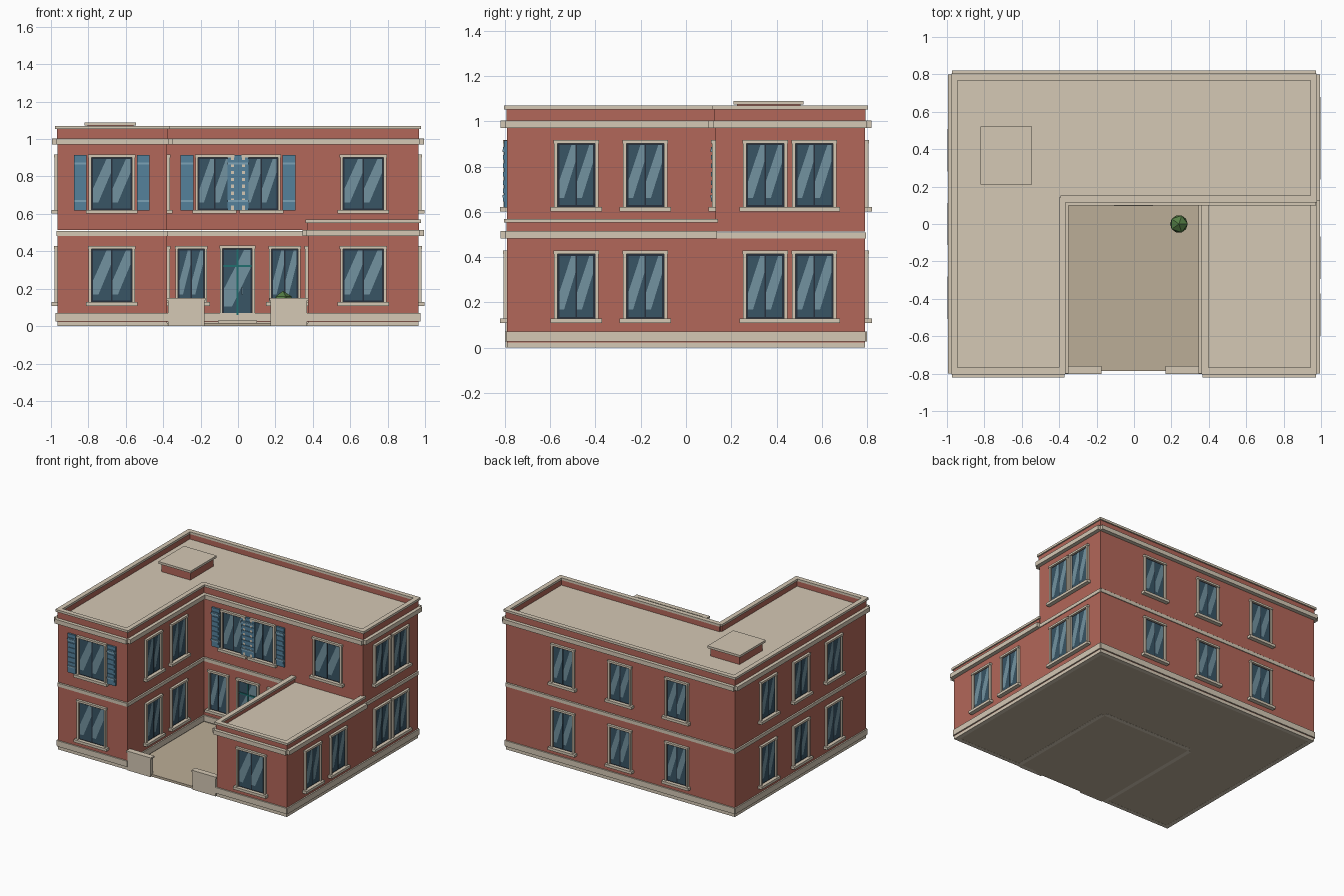
import bpy, bmesh
from math import pi, hypot
from mathutils import Matrix, Vector

if "Cube" in bpy.data.objects:
    bpy.data.objects.remove(bpy.data.objects["Cube"])

COLOURS = {
    "brick": (0.45, 0.135, 0.10), "stone": (0.66, 0.58, 0.46), "paving": (0.50, 0.42, 0.31),
    "glass": (0.04, 0.09, 0.13), "glint": (0.17, 0.29, 0.35), "sash": (0.02, 0.03, 0.045),
    "shutter": (0.09, 0.22, 0.33), "rail": (0.2, 0.36, 0.47), "teal": (0.015, 0.16, 0.16),
    "leaf": (0.09, 0.21, 0.06), "pot": (0.35, 0.15, 0.08),
}
MATS = {}
for key, rgb in COLOURS.items():
    MATS[key] = bpy.data.materials.new(key)
    MATS[key].diffuse_color = (*rgb, 1)

parts = {}      # object name -> (bmesh, material)


def part(name, mat):
    if name not in parts:
        parts[name] = (bmesh.new(), mat)
    return parts[name][0]


def box(name, mat, x, y, z, m=Matrix()):
    """Box from three (low, high) ranges, placed by matrix m."""
    size = Matrix.Diagonal((x[1] - x[0], y[1] - y[0], z[1] - z[0], 1))
    mid = Matrix.Translation((sum(x) / 2, sum(y) / 2, sum(z) / 2))
    bmesh.ops.create_cube(part(name, mat), size=1, matrix=m @ mid @ size)


def prism(name, mat, outline, z0, z1):
    bm = part(name, mat)
    face = bm.faces.new([bm.verts.new((x, y, z0)) for x, y in outline])
    top = bmesh.ops.extrude_face_region(bm, geom=[face])["geom"]
    bmesh.ops.translate(bm, vec=(0, 0, z1 - z0),
                        verts=[v for v in top if isinstance(v, bmesh.types.BMVert)])


def strips(name, mat, outline, z, out, inn, ext, skip=()):
    """One straight moulding per wall of a counter-clockwise outline."""
    for i, (ax, ay) in enumerate(outline):
        if i in skip:
            continue
        bx, by = outline[(i + 1) % len(outline)]
        length = hypot(bx - ax, by - ay)
        d = Vector(((bx - ax) / length, (by - ay) / length, 0))
        m = Matrix.Translation((ax, ay, 0)) @ d.to_track_quat('X', 'Z').to_matrix().to_4x4()
        box(name, mat, (-ext, length + ext), (-out, inn), z, m)


def on_wall(x, y, turn):
    """Local frame: x along the wall, -y outwards."""
    return Matrix.Translation((x, y, 0)) @ Matrix.Rotation(turn * pi / 2, 4, 'Z')


def pane(m, x0, x1, z0, z1):
    box("window_glass", "glass", (x0, x1), (-0.006, 0.01), (z0, z1), m)
    bm = part("glass_glints", "glint")
    w, h = x1 - x0, z1 - z0
    for shape in (((0, .12), (.3, .12), (1, .72), (1, 1), (.75, 1), (0, .4)),):
        bm.faces.new([bm.verts.new(m @ Vector((x0 + w * u, -0.0075, z0 + h * v)))
                      for u, v in shape])


def surround(m, hw, z0, z1, sill):
    for s in (-1, 1):
        box("window_surrounds", "stone", sorted((s * hw, s * (hw + .015))), (-.016, .01), (z0, z1), m)
    box("window_surrounds", "stone", (-hw - .018, hw + .018), (-.019, .01), (z1, z1 + .015), m)
    if sill:
        box("window_sills", "stone", (-hw - .03, hw + .03), (-.031, .01), (z0 - .02, z0), m)


def shutter(m, cx, z0, z1):
    x = (cx - .034, cx + .034)
    box("shutters", "shutter", x, (-.014, .005), (z0, z1), m)
    for k in range(1, 8):
        z = z0 + (z1 - z0) * k / 8
        box("shutter_slats", "shutter", (x[0] + .006, x[1] - .006), (-.019, 0), (z - .010, z + .010), m)
    for f in (.17, .85):
        z = z0 + (z1 - z0) * f
        box("shutter_rails", "rail", x, (-.021, 0), (z - .006, z + .006), m)


def window(x, y, turn, floor, hw=.083, shutters=False):
    m = on_wall(x, y, turn)
    z0, z1 = (.128, .413) if floor == 0 else (.622, .902)
    surround(m, hw, z0, z1, True)
    box("window_sashes", "sash", (-hw, hw), (-.004, .01), (z0, z1), m)
    pane(m, -hw + .008, -.004, z0 + .008, z1 - .008)
    pane(m, .004, hw - .008, z0 + .008, z1 - .008)
    if shutters:
        for s in (-1, 1):
            shutter(m, s * (hw + .06), z0 - .004, z1 + .012)


# Plan outlines, counter-clockwise
W, D, XL, XR, YC = .965, .79, -.38, .375, .13
ground = [(-W, -D), (XL, -D), (XL, YC), (XR, YC), (XR, -D), (W, -D), (W, D), (-W, D)]
upper = [(-W, -D), (XL, -D), (XL, YC), (W, YC), (W, D), (-W, D)]
wing = [(XR, -D), (W, -D), (W, YC), (XR, YC)]

# Storeys
prism("ground_storey", "brick", ground, .02, .506)
prism("upper_storey", "brick", upper, .513, 1.005)
prism("wing_top", "brick", wing, .5, .518)
strips("base_course", "stone", ground, (0, .022), 0.001, .03, 0)
strips("plinth", "stone", ground, (.026, .07), .010, .01, .003)
prism("floor_slab", "paving", ground, .001, .021)
strips("storey_band", "stone", ground, (.482, .508), .006, .03, 0, skip=(3, 4, 5))
strips("storey_band", "stone", [(W, YC), (W, D)], (.482, .508), .006, .03, 0, skip=(1,))

# Roofs with cornice, parapet and coping
for label, outline, z in (("main", upper, 1.003), ("wing", wing, .515)):
    skip = (2,) if label == "wing" else ()
    prism(label + "_roof", "stone", outline, z, z + .008)
    strips(label + "_cornice", "stone", outline, (z - .033, z), .030, .01, .008, skip)
    strips(label + "_parapet", "brick", outline, (z, z + (.05 if z > 1 else .037)), .004, .016, .004, skip)
    top = z + (.05 if z > 1 else .037)
    strips(label + "_coping", "stone", outline, (top, top + .017), .014, .022, .012, skip)

# Roof hatch
box("roof_hatch", "brick", (-.805, -.56), (.225, .505), (1.0, 1.075))
box("roof_hatch_lid", "stone", (-.82, -.545), (.21, .52), (1.073, 1.09))

# Windows
for floor in (0, 1):
    window(-.675, -D, 0, floor, .108, floor == 1)
    window(.67, -D if floor == 0 else YC, 0, floor, .108)
    for x in (-.48, 0, .48):
        window(x, D, 2, floor)
    for y in (-.395, 0, .395):
        window(-W, y, -1, floor)
    for y in (.35, .567):
        window(W, y, 1, floor)
    for y in (-.485, -.18):
        window(XL, y, 1, floor)
for y in (-.485, -.18):
    window(W, y, 1, 0)
    window(XR, y, -1, 0)
for s in (-1, 1):
    window(s * .25, YC, 0, 0, .07)
    window(s * .125, YC, 0, 1, .088, True)

# Entrance door
m = on_wall(-.003, YC, 0)
surround(m, .079, .03, .415, False)
box("door_frame", "sash", (-.079, .079), (-.004, .01), (.03, .415), m)
pane(m, -.071, .071, .065, .407)
box("door_bars", "teal", (-.005, .005), (-.012, 0), (.06, .41), m)
box("door_bars", "teal", (-.075, .075), (-.012, 0), (.316, .328), m)
box("door_handle", "rail", (.022, .03), (-.02, 0), (.17, .21), m)
box("door_step", "stone", (-.105, .105), (-.035, .01), (.015, .03), m)

# Courtyard and gate walls
box("courtyard_floor", "paving", (XL, XR), (-.785, YC), (0, .018))
for x in ((-.375, -.18), (.175, .37)):
    box("gate_walls", "stone", x, (-.797, -.765), (0, .137))
    box("gate_wall_caps", "stone", (x[0] - .006, x[1] + .006), (-.803, -.759), (.137, .150))

# Potted shrub
bmesh.ops.create_cone(part("plant_pot", "pot"), cap_ends=True, segments=10, radius1=.028,
                      radius2=.04, depth=.08, matrix=Matrix.Translation((.24, 0, .058)))
bmesh.ops.create_icosphere(part("shrub", "leaf"), subdivisions=1, radius=.053,
                           matrix=Matrix.Translation((.24, 0, .135)))

for name, (bm, mat) in parts.items():
    if name != "glass_glints":
        bmesh.ops.recalc_face_normals(bm, faces=bm.faces[:])
    mesh = bpy.data.meshes.new(name)
    bm.to_mesh(mesh)
    bm.free()
    mesh.materials.append(MATS[mat])
    bpy.context.collection.objects.link(bpy.data.objects.new(name, mesh))

for m in bpy.data.materials:
    if m.users and not m.is_grease_pencil:
        m.use_nodes = True
        m.node_tree.nodes["Principled BSDF"].inputs["Base Color"].default_value = m.diffuse_color
